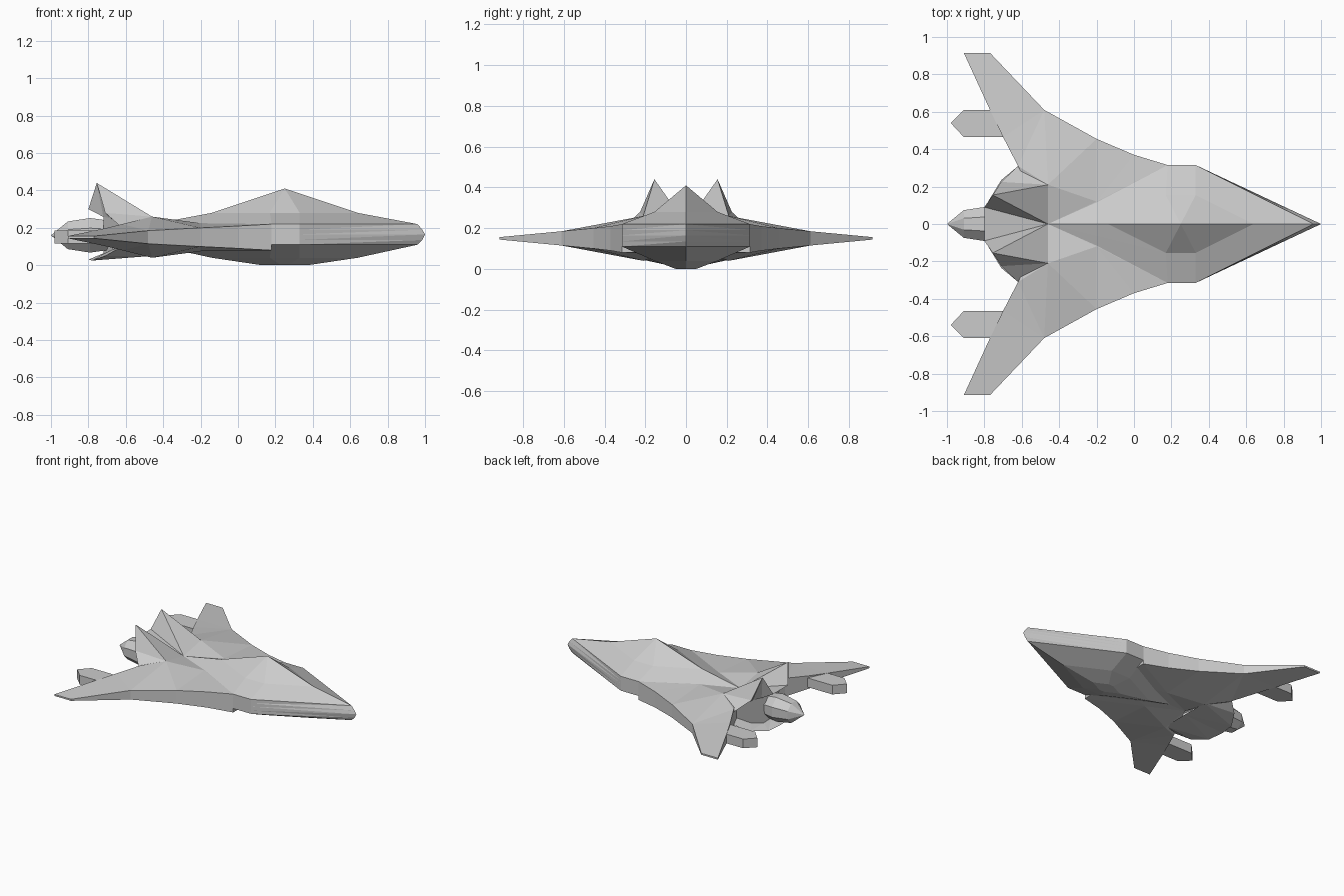
import bpy, bmesh, math

if "Cube" in bpy.data.objects:
    bpy.data.objects.remove(bpy.data.objects["Cube"])


def finish(bm, name, mirror=True):
    """Mirror the half mesh over y, weld it and make the object."""
    if mirror:
        copy = bmesh.ops.duplicate(bm, geom=bm.verts[:] + bm.edges[:] + bm.faces[:])["geom"]
        for v in copy:
            if isinstance(v, bmesh.types.BMVert):
                v.co.y *= -1
        bmesh.ops.reverse_faces(bm, faces=[f for f in copy if isinstance(f, bmesh.types.BMFace)])
    bmesh.ops.remove_doubles(bm, verts=bm.verts[:], dist=1e-4)
    bmesh.ops.dissolve_degenerate(bm, edges=bm.edges[:], dist=1e-4)
    bmesh.ops.recalc_face_normals(bm, faces=bm.faces[:])
    mesh = bpy.data.meshes.new(name)
    bm.to_mesh(mesh)
    bm.free()
    obj = bpy.data.objects.new(name, mesh)
    bpy.context.collection.objects.link(obj)
    return obj


def loft(name, sections, closed=False, mirror=True):
    """Skin triangles between point rows and cap the last row."""
    bm = bmesh.new()
    rows = [[bm.verts.new(p) for p in s] for s in sections]
    n = len(rows[0])
    for a, b in zip(rows, rows[1:]):
        for i in range(n if closed else n - 1):
            j = (i + 1) % n
            for tri in ((a[i], a[j], b[j]), (a[i], b[j], b[i])):
                if all((tri[k].co - tri[k - 1].co).length > 1e-5 for k in range(3)):
                    bm.faces.new(tri)
    if (rows[-1][0].co - rows[-1][1].co).length > 1e-5:
        bm.faces.new(rows[-1])
    return finish(bm, name, mirror)


def slab(name, plan, faces):
    """Plate from plan points (x, y, top z), symmetric about z = 0.15."""
    bm = bmesh.new()
    top = [bm.verts.new(p) for p in plan]
    low = [bm.verts.new((x, y, 0.3 - z)) for x, y, z in plan]
    for f in faces:
        bm.faces.new([top[i] for i in f])
        bm.faces.new([low[i] for i in reversed(f)])
    index = {v: i for i, v in enumerate(top)}
    for e in [e for e in bm.edges if e.is_boundary and all(v in index for v in e.verts)]:
        a, b = (index[v] for v in e.verts)
        if plan[a][1] or plan[b][1]:
            bm.faces.new((top[a], top[b], low[b], low[a]))
    return finish(bm, name)


# Hull: stacked diamond layers (z, nose x, shoulder x front/back, tail x, half width)
layers = [
    (0.41, 0.25, 0.25, 0.25, 0.25, 0),
    (0.28, 0.64, 0.33, 0.17, -0.14, 0.155),
    (0.22, 0.96, 0.33, 0.18, -0.46, 0.315),
    (0.19, 0.985, 0.33, 0.18, -0.46, 0.315),
    (0.165, 1.0, 0.33, 0.18, -0.46, 0.315),
    (0.135, 0.985, 0.33, 0.18, -0.46, 0.315),
    (0.11, 0.96, 0.33, 0.18, -0.46, 0.315),
    (0.04, 0.64, 0.33, 0.17, -0.14, 0.155),
    (0.0, 0.37, 0.27, 0.23, 0.13, 0.05),
]
loft("hull", [[(n, 0, z), (f, w, z), (b, w, z), (t, 0, z)] for z, n, f, b, t, w in layers])

# Wings
slab("wings",
     [(0.18, 0.315, 0.22), (0, 0.37, 0.21), (-0.2, 0.455, 0.20), (-0.48, 0.61, 0.185),
      (-0.77, 0.915, 0.156), (-0.91, 0.915, 0.156), (-0.77, 0.61, 0.185),
      (-0.70, 0.465, 0.20), (-0.62, 0.31, 0.22), (-0.46, 0.21, 0.26),
      (-0.2, 0.12, 0.225), (-0.46, 0, 0.22), (0.18, 0, 0.22)],
     [(0, 1, 10), (1, 2, 10), (12, 0, 10), (10, 2, 9), (2, 3, 9), (9, 3, 8), (8, 3, 7),
      (7, 3, 6), (3, 4, 6), (4, 5, 6), (12, 10, 11), (11, 10, 9), (11, 9, 8)])

# Pods on the trailing edges
slab("wing_pods",
     [(-0.68, 0.465, 0.185), (-0.68, 0.61, 0.185), (-0.91, 0.61, 0.185),
      (-0.98, 0.54, 0.185), (-0.91, 0.465, 0.185)], [(0, 1, 2, 3, 4)])

# Engine shroud with the two tail fins and a recessed rear
F, S, U, B = (-0.46, 0, 0.22), (-0.46, 0.21, 0.26), (-0.46, 0.21, 0.05), (-0.46, 0, 0.05)
rim = [(-0.80, 0, 0.30), (-0.80, 0.09, 0.30), (-0.755, 0.155, 0.44), (-0.71, 0.225, 0.28),
       (-0.62, 0.31, 0.20), (-0.62, 0.31, 0.10), (-0.71, 0.235, 0.05),
       (-0.78, 0.12, 0.025), (-0.80, 0, 0.03)]
recess = [(max(-0.72, x + 0.03), y * 0.75, 0.165 + (min(z, 0.29) - 0.165) * 0.75)
          for x, y, z in rim]
loft("engine_shroud", [[F, F, S, S, S, U, U, B, B], rim, recess])

# Engine plug: eight-sided cone
profile = [(-0.66, 0.08), (-0.79, 0.10), (-0.91, 0.08), (-1.0, 0)]
loft("engine_plug",
     [[(x, r * math.cos(math.pi * (i + 0.5) / 4), 0.16 + r * math.sin(math.pi * (i + 0.5) / 4))
       for i in range(8)] for x, r in profile], closed=True, mirror=False)
